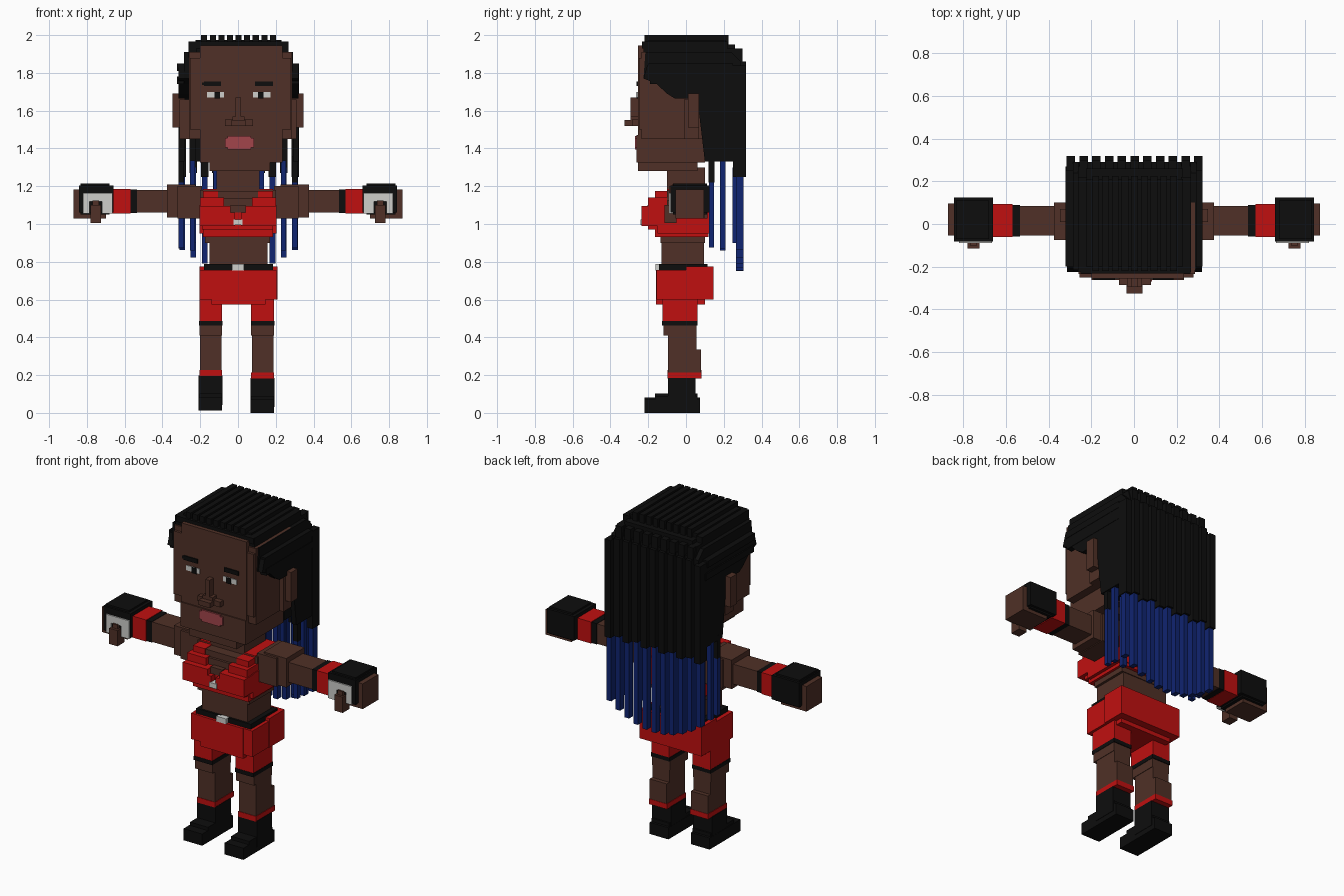
import bpy, bmesh


def material(name, r, g, b):
    m = bpy.data.materials.new(name)
    m.diffuse_color = (r, g, b, 1)
    return m


SKIN = material("brown skin", 0.080, 0.030, 0.020)
BLACK = material("black", 0.004, 0.004, 0.004)
RED = material("red cloth", 0.53, 0.005, 0.005)
BLUE = material("blue braid", 0.005, 0.018, 0.165)
WHITE = material("white", 0.62, 0.62, 0.60)
LIPS = material("pink lips", 0.36, 0.06, 0.07)


def finish(name, mat, bm):
    bmesh.ops.recalc_face_normals(bm, faces=bm.faces)
    me = bpy.data.meshes.new(name)
    bm.to_mesh(me)
    bm.free()
    me.materials.append(mat)
    ob = bpy.data.objects.new(name, me)
    bpy.context.collection.objects.link(ob)
    return ob


def part(name, mat, *boxes, mirror=False):
    """Boxes given as (x0, x1, y0, y1, z0, z1), optionally mirrored in x."""
    bm = bmesh.new()
    boxes = list(boxes)
    if mirror:
        boxes += [(-b[1], -b[0]) + tuple(b[2:]) for b in boxes]
    for x0, x1, y0, y1, z0, z1 in boxes:
        vs = bmesh.ops.create_cube(bm, size=1)["verts"]
        for v in vs:
            v.co.x = x1 if v.co.x > 0 else x0
            v.co.y = y1 if v.co.y > 0 else y0
            v.co.z = z1 if v.co.z > 0 else z0
    return finish(name, mat, bm)


def slabs(name, mat, profile, spans):
    """Side profile (y, z) extruded over each x span."""
    bm = bmesh.new()
    for x0, x1 in spans:
        f = bm.faces.new([bm.verts.new((x0, y, z)) for y, z in profile])
        ext = bmesh.ops.extrude_face_region(bm, geom=[f])["geom"]
        for v in ext:
            if isinstance(v, bmesh.types.BMVert):
                v.co.x = x1
    return finish(name, mat, bm)


# Head
part("head", SKIN,
     (-0.26, 0.285, -0.235, 0.10, 1.45, 1.91),
     (-0.20, 0.235, -0.255, 0.08, 1.46, 1.945),
     (-0.255, 0.28, -0.25, 0.06, 1.50, 1.88),
     (-0.20, 0.235, -0.262, 0.10, 1.325, 1.47),
     (-0.15, 0.17, -0.255, 0.06, 1.28, 1.33))
part("nose", SKIN,
     (-0.012, 0.016, -0.295, -0.25, 1.55, 1.67),
     (-0.03, 0.035, -0.295, -0.25, 1.53, 1.57),
     (-0.07, 0.08, -0.285, -0.25, 1.52, 1.552),
     (-0.035, 0.04, -0.325, -0.25, 1.52, 1.55))
part("ears", SKIN,
     (0.25, 0.31, -0.01, 0.07, 1.45, 1.66),
     (0.28, 0.348, 0.01, 0.07, 1.51, 1.69), mirror=True)
part("lips", LIPS,
     (-0.07, 0.085, -0.27, -0.26, 1.405, 1.455),
     (-0.055, 0.07, -0.271, -0.26, 1.395, 1.465))
part("eye_whites", WHITE,
     (-0.165, -0.075, -0.259, -0.25, 1.67, 1.70),
     (0.08, 0.172, -0.259, -0.25, 1.67, 1.70))
part("pupils", BLACK,
     (-0.125, -0.095, -0.263, -0.255, 1.665, 1.70),
     (0.105, 0.135, -0.263, -0.255, 1.665, 1.70))
part("eyebrows", BLACK,
     (-0.18, -0.09, -0.262, -0.254, 1.73, 1.755),
     (-0.19, -0.16, -0.261, -0.252, 1.735, 1.75),
     (0.09, 0.185, -0.262, -0.254, 1.73, 1.755))

# Hair cap, stepped down towards the sides and the back
cap = [(-0.20, 1.93), (-0.20, 1.975), (0.21, 1.975), (0.21, 1.95), (0.26, 1.95),
       (0.26, 1.87), (0.29, 1.87), (0.29, 1.33), (0.11, 1.33), (0.11, 1.93)]
slabs("hair_cap", BLACK, cap, [(-0.225, 0.23)])
hairline = [(0.06, 1.665), (-0.06, 1.665), (-0.10, 1.69), (-0.16, 1.745), (-0.225, 1.77)]
upper = [(0.29, 1.45), (0.10, 1.45)] + hairline
slabs("hair_upper_sides", BLACK,
      upper + [(-0.225, 1.965), (0.22, 1.965), (0.22, 1.93), (0.27, 1.93), (0.29, 1.86)],
      [(-0.262, -0.22), (0.22, 0.268)])
slabs("hair_middle_sides", BLACK,
      upper + [(-0.215, 1.91), (0.24, 1.91), (0.29, 1.86)],
      [(-0.287, -0.255), (0.255, 0.292)])
slabs("hair_outer_sides", BLACK,
      [(0.28, 1.33), (0.10, 1.33)] + hairline + [(-0.205, 1.84), (0.28, 1.84)],
      [(-0.314, -0.284), (0.29, 0.32)])
part("hair_front_edge", BLACK, (-0.25, 0.265, -0.232, -0.18, 1.93, 1.965))

# Ridges running over the top, and braids down the back
part("top_ridges", BLACK,
     *[(x - 0.016, x + 0.016, -0.22, 0.225, 1.95, 2.0)
       for x in (0.003 + 0.0455 * k for k in range(-4, 5))])
part("side_ridges", BLACK,
     (0.285, 0.322, -0.20, 0.25, 1.81, 1.85),
     (0.285, 0.322, -0.19, 0.27, 1.74, 1.78), mirror=True)
xs = [0.003 + 0.0598 * k for k in range(-5, 6)]
part("back_braids", BLACK,
     *[(x - 0.02, x + 0.02, 0.25, 0.318, 1.25 + 0.02 * (i % 2), 1.84 if i in (0, 10) else 1.86)
       for i, x in enumerate(xs)],
     *[(x - 0.02, x + 0.02, 0.20, 0.298, 1.84, 1.93) for x in xs[1:-1]])
part("back_braid_tips", BLUE,
     *[(x - 0.015, x + 0.015, 0.265, 0.305, 0.75 + 0.0045 * (i - 5) ** 2, 1.28)
       for i, x in enumerate(xs)],
     *[(x - 0.014, x + 0.014, 0.245, 0.27, 0.90, 1.30) for x in xs[1:-1:2]])
part("side_braids", BLACK,
     (0.285, 0.315, 0.12, 0.15, 1.22, 1.36), mirror=True)
part("side_braid_tips", BLUE,
     (0.286, 0.314, 0.121, 0.149, 0.875, 1.23),
     (0.286, 0.314, 0.18, 0.21, 0.87, 1.335),
     (0.227, 0.255, 0.18, 0.21, 0.86, 1.335), mirror=True)

# Torso
part("neck", SKIN, (-0.115, 0.115, -0.10, 0.10, 1.15, 1.30))
part("torso", SKIN,
     (-0.20, 0.20, -0.10, 0.095, 1.0, 1.18),
     (-0.15, 0.155, -0.13, 0.095, 0.77, 0.95),
     (-0.175, 0.17, -0.135, 0.10, 0.90, 0.94))
part("neckline", SKIN,
     (-0.105, 0.105, -0.16, 0.05, 1.13, 1.172),
     (-0.075, 0.075, -0.175, 0.0, 1.09, 1.135),
     (-0.04, 0.04, -0.205, 0.0, 1.06, 1.10))
part("top_garment", RED,
     (-0.185, 0.185, -0.165, 0.12, 0.93, 1.06),
     (-0.19, 0.185, -0.20, 0.0, 0.97, 1.065),
     (-0.205, 0.205, -0.15, 0.125, 0.95, 1.10))
part("top_garment_cups", RED,
     (0.015, 0.205, -0.235, -0.1, 0.99, 1.06),
     (0.04, 0.205, -0.235, -0.1, 1.05, 1.095),
     (0.075, 0.20, -0.20, -0.08, 1.09, 1.14),
     (0.105, 0.185, -0.165, -0.07, 1.13, 1.175),
     (0.11, 0.185, -0.10, 0.115, 1.09, 1.185), mirror=True)
part("top_clasp", WHITE, (-0.025, 0.025, -0.242, -0.20, 0.995, 1.025))

# Belt and shorts
part("belt", BLACK, (-0.18, 0.185, -0.142, 0.115, 0.755, 0.787))
part("belt_buckle", WHITE, (-0.033, 0.033, -0.162, -0.13, 0.755, 0.787))
part("shorts", RED,
     (-0.205, 0.205, -0.155, 0.12, 0.60, 0.757),
     (-0.14, 0.145, -0.158, 0.10, 0.575, 0.757),
     (-0.205, 0.21, 0.0, 0.145, 0.60, 0.775),
     (-0.175, 0.175, -0.10, 0.10, 0.575, 0.62))

# Legs, with a slightly lower right foot
for side, x0, x1, dz in (("left", 0.07, 0.19, 0.0), ("right", -0.205, -0.085, 0.012)):
    part(side + "_short_leg", RED, (x0, x1, -0.125, 0.06, 0.485, 0.62))
    part(side + "_thigh_band", BLACK, (x0 - 0.002, x1 + 0.002, -0.127, 0.06, 0.463, 0.487))
    part(side + "_leg", SKIN,
         (x0, x1, -0.12, 0.055, 0.41, 0.465),
         (x0 + 0.003, x1 - 0.003, -0.095, 0.055, 0.20, 0.42),
         (x0 + 0.003, x1 - 0.003, -0.06, 0.08, 0.21, 0.335))
    part(side + "_boot_trim", RED, (x0, x1, -0.098, 0.082, 0.183 + dz, 0.215 + dz))
    part(side + "_boot", BLACK,
         (x0 - 0.004, x1 + 0.002, -0.095, 0.05, 0.03 + dz, 0.186 + dz),
         (x0, x1, -0.165, 0.06, 0.03 + dz, 0.09 + dz),
         (x0 - 0.005, x1, -0.22, 0.075, dz, 0.07 + dz))

# Arms and gloves
part("shoulders", SKIN,
     (0.19, 0.32, -0.09, 0.115, 1.03, 1.20),
     (0.225, 0.375, -0.075, 0.10, 1.035, 1.21), mirror=True)
part("arms", SKIN, (0.32, 0.545, -0.055, 0.085, 1.06, 1.18), mirror=True)
part("arm_bands", BLACK, (0.535, 0.575, -0.058, 0.088, 1.057, 1.182), mirror=True)
part("wrist_wraps", RED, (0.57, 0.665, -0.062, 0.093, 1.055, 1.185), mirror=True)
part("gloves", BLACK,
     (0.66, 0.843, -0.082, 0.125, 1.06, 1.205),
     (0.68, 0.835, -0.07, 0.11, 1.05, 1.215), mirror=True)
part("glove_panels", WHITE,
     (0.665, 0.82, -0.09, -0.07, 1.12, 1.165),
     (0.665, 0.72, -0.09, -0.07, 1.055, 1.13),
     (0.785, 0.82, -0.09, -0.07, 1.055, 1.13), mirror=True)
part("hands", SKIN, (0.70, 0.872, -0.055, 0.095, 1.03, 1.182), mirror=True)
part("thumbs", SKIN,
     (0.725, 0.78, -0.115, -0.05, 1.005, 1.10),
     (0.735, 0.77, -0.10, -0.05, 1.09, 1.125), mirror=True)
